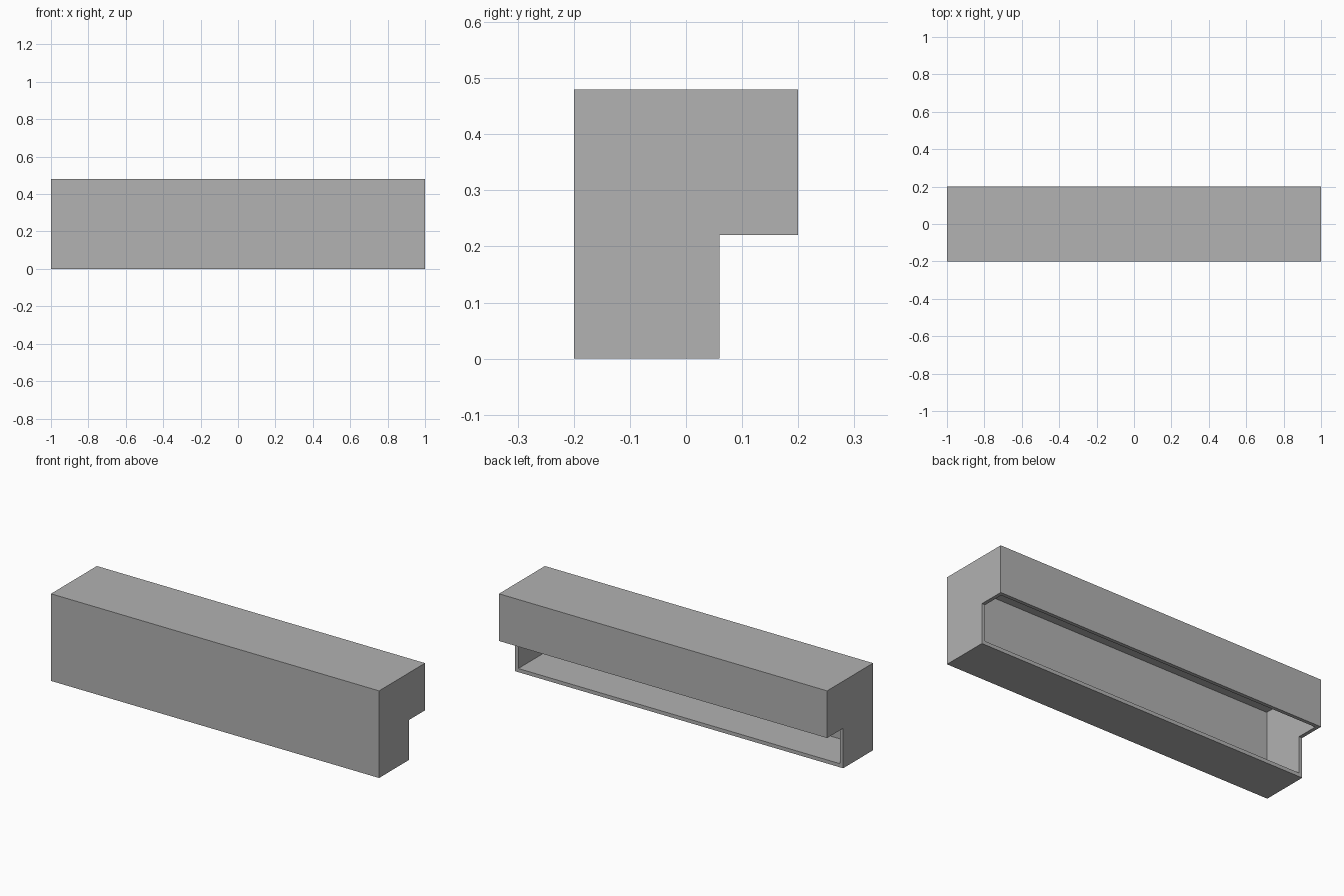
import bpy
import bmesh

cube = bpy.data.objects.get("Cube")
if cube:
    bpy.data.objects.remove(cube, do_unlink=True)

HALF_LENGTH = 1.0
WALL = 0.02

# Neutral grey material
GREY = (0.445, 0.445, 0.445, 1.0)
mat = bpy.data.materials.new("neutral grey")
mat.use_nodes = True
mat.diffuse_color = GREY
shader = next(n for n in mat.node_tree.nodes if n.type == 'BSDF_PRINCIPLED')
shader.inputs["Base Color"].default_value = GREY

# Stepped (y, z) section; edges 1 and 2 form the open step at the back
section = [(-0.2, 0), (0.06, 0), (0.06, 0.22), (0.2, 0.22), (0.2, 0.48), (-0.2, 0.48)]
OPEN_EDGES = {1, 2}

bm = bmesh.new()
left = [bm.verts.new((HALF_LENGTH, y, z)) for y, z in section]
right = [bm.verts.new((-HALF_LENGTH, y, z)) for y, z in section]

# End panels
bm.faces.new(left)
bm.faces.new(reversed(right))

# Long panels, leaving the step open
for i in range(len(section)):
    if i not in OPEN_EDGES:
        j = (i + 1) % len(section)
        bm.faces.new((left[j], left[i], right[i], right[j]))
bm.normal_update()

mesh = bpy.data.meshes.new("stepped_housing")
bm.to_mesh(mesh)
bm.free()
mesh.materials.append(mat)
housing = bpy.data.objects.new("stepped_housing", mesh)
bpy.context.collection.objects.link(housing)

# Wall thickness, grown inward
solid = housing.modifiers.new("wall_thickness", 'SOLIDIFY')
solid.thickness = WALL
solid.offset = -1
solid.use_even_offset = True
solid.use_quality_normals = True
